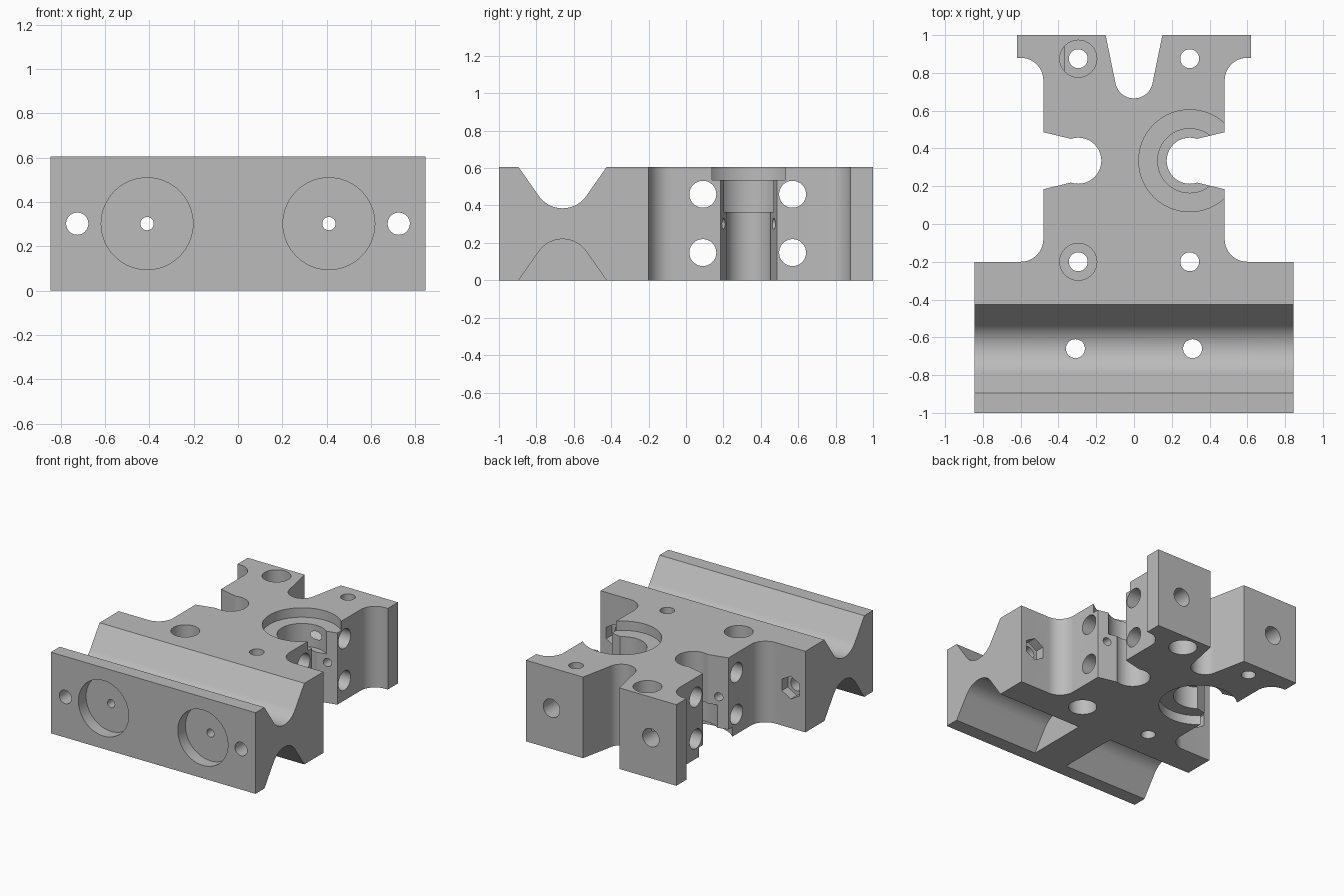
import bpy
import bmesh
from math import sin, cos, radians

if "Cube" in bpy.data.objects:
    bpy.data.objects.remove(bpy.data.objects["Cube"], do_unlink=True)

H = 0.605          # block height
MID = H / 2
E = 0.05           # overshoot of cutters past a surface

grey = bpy.data.materials.new("plain_grey")
grey.use_nodes = True
grey.diffuse_color = (0.5, 0.5, 0.5, 1)
grey.node_tree.nodes["Principled BSDF"].inputs["Base Color"].default_value = (0.5, 0.5, 0.5, 1)


def arc(cx, cy, r, a0, a1, n=14):
    steps = [radians(a0 + (a1 - a0) * i / n) for i in range(n + 1)]
    return [(cx + r * cos(a), cy + r * sin(a)) for a in steps]


def circle(cx, cy, r, n=48, turn=0):
    return arc(cx, cy, r, turn, turn + 360, n)[:-1]


def prism(name, outline, axis, lo, hi):
    """Extrude a flat outline along an axis, from lo to hi."""
    place = {"x": lambda u, v, w: (w, u, v),
             "y": lambda u, v, w: (u, w, v),
             "z": lambda u, v, w: (u, v, w)}[axis]
    bm = bmesh.new()
    low = [bm.verts.new(place(u, v, lo)) for u, v in outline]
    top = [bm.verts.new(place(u, v, hi)) for u, v in outline]
    bm.faces.new(low)
    bm.faces.new(top)
    for i in range(len(low)):
        j = (i + 1) % len(low)
        bm.faces.new((low[i], low[j], top[j], top[i]))
    bmesh.ops.recalc_face_normals(bm, faces=bm.faces)
    mesh = bpy.data.meshes.new(name)
    bm.to_mesh(mesh)
    bm.free()
    mesh.materials.append(grey)
    obj = bpy.data.objects.new(name, mesh)
    bpy.context.collection.objects.link(obj)
    return obj


# Main block: wide front bar, waist with fillets, two rear feet, rear notch
half = [(0.845, -1), (0.845, -0.2)]
half += arc(0.6, -0.08, 0.12, 270, 180)
half += arc(0.6, 0.76, 0.12, 180, 90)
half += [(0.62, 0.88), (0.62, 1), (0.15, 1)]
half += arc(0, 0.765, 0.1, -10, -90)
body = prism("carriage_block", half + [(-x, y) for x, y in reversed(half[:-1])], "z", 0, H)
bpy.context.view_layer.objects.active = body
body.select_set(True)


def cut(outline, axis, lo, hi):
    """Subtract a prism from the block."""
    tool = prism("cutter", outline, axis, lo, hi)
    tool.hide_render = True
    mod = body.modifiers.new("cut", "BOOLEAN")
    mod.operation = "DIFFERENCE"
    mod.solver = "EXACT"
    mod.object = tool
    bpy.ops.object.modifier_apply(modifier=mod.name)
    bpy.data.objects.remove(tool, do_unlink=True)


# Rod trough across the top, and the matching groove below with a central bridge
trough = [(-0.895, H), *arc(-0.66, 0.54, 0.155, 214, 326, 24), (-0.425, H),
          (-0.425, H + E), (-0.895, H + E)]
groove = [(y, H - z) for y, z in trough]
cut(trough, "x", -1, 1)
for lo, hi in ((-1, -0.14), (0.14, 1)):
    cut(groove, "x", lo, hi)


def cut_from_face(s, outline, depth):
    """Recess from the top on the right half (s=1), from the bottom on the other."""
    if s > 0:
        cut(outline, "z", H - depth, H + E)
    else:
        cut(outline, "z", -E, depth)


for s in (-1, 1):
    # Side socket: round bore opening outward through a flared mouth
    bx, by = s * 0.295, 0.335
    mouth = [(s * x, by + y) for x, y in
             ((0.335, -0.116), (0.48, -0.151), (0.56, -0.17),
              (0.56, 0.17), (0.48, 0.151), (0.335, 0.116))]
    cut(circle(bx, by, 0.122), "z", -E, H + E)
    cut(mouth, "z", -E, H + E)
    cut_from_face(s, circle(bx, by, 0.17), 0.24)
    cut_from_face(s, circle(bx, by, 0.27, 64), 0.07)

    # Vertical bolt holes with counterbores on alternating faces
    for y in (-0.2, 0.875):
        cut(circle(bx, y, 0.05), "z", -E, H + E)
        cut_from_face(-s, circle(bx, y, 0.098), 0.25)
    cut(circle(s * 0.31, -0.66, 0.05), "z", -E, H + E)

    # Front recess, long thin screw hole and wider rear bore
    cut(circle(s * 0.41, MID, 0.207, 64), "y", -1 - E, -0.91)
    cut(circle(s * 0.41, MID, 0.03, 24), "y", -1 - E, 1 + E)
    cut(circle(s * 0.41, MID, 0.068), "y", 0.75, 1 + E)

    # Outer clamp holes ending in hexagonal nut pockets
    cut(circle(s * 0.725, MID, 0.05), "y", -1 - E, -0.2 + E)
    cut(circle(s * 0.725, MID, 0.085, 6, 30), "y", -0.27, -0.2 + E)

# Cross holes either side of the sockets
for y in (0.09, 0.57):
    for z in (0.148, 0.46):
        cut(circle(y, z, 0.072), "x", -1, 1)

bpy.ops.object.shade_smooth_by_angle(angle=radians(25))
